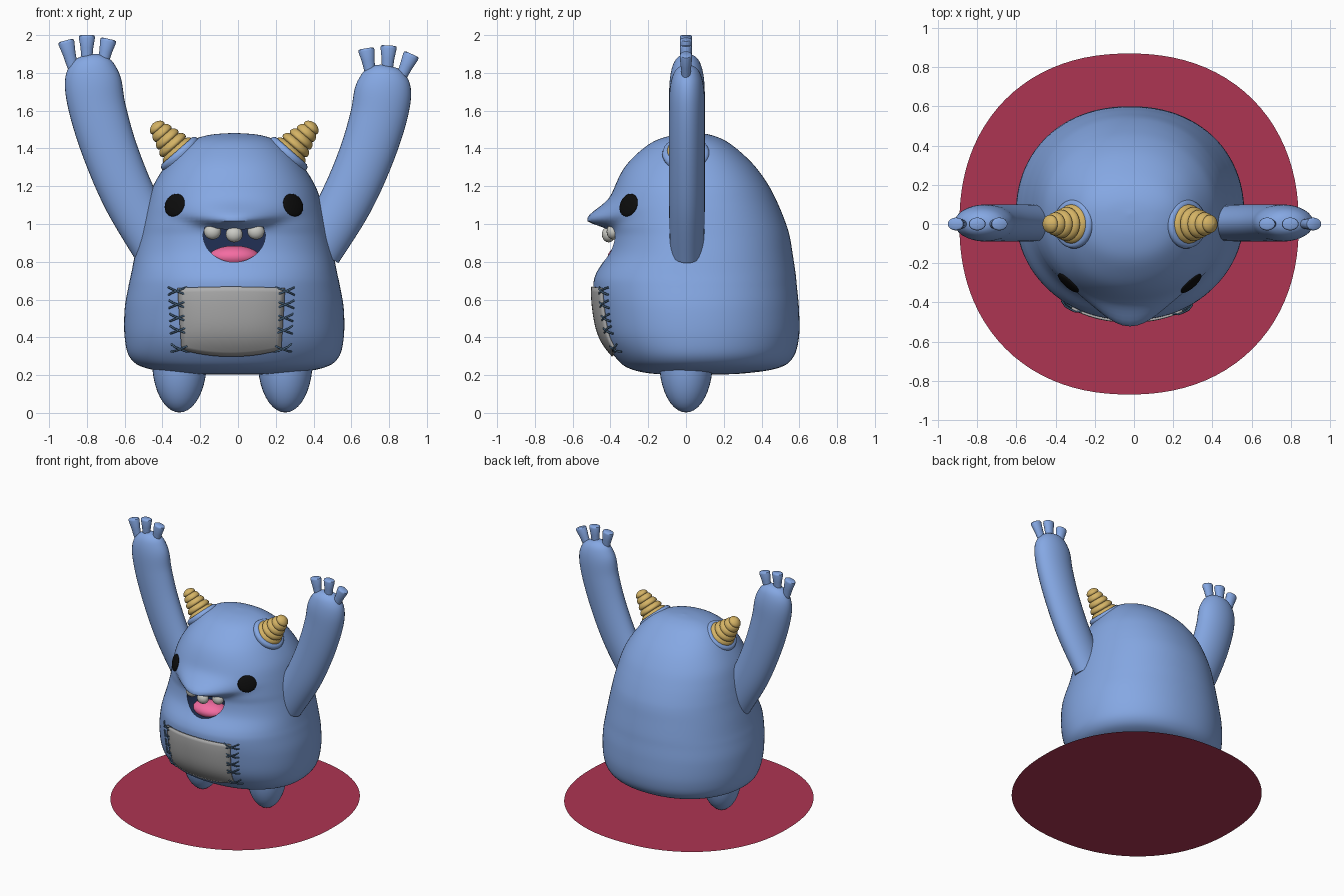
import bpy, bmesh
from math import sin, cos, pi, exp, sqrt
from mathutils import Vector
from mathutils.bvhtree import BVHTree

if "Cube" in bpy.data.objects:
    bpy.data.objects.remove(bpy.data.objects["Cube"])


def material(name, rgb):
    m = bpy.data.materials.new(name)
    m.diffuse_color = (*rgb, 1)
    m.use_nodes = True
    m.node_tree.nodes["Principled BSDF"].inputs["Base Color"].default_value = m.diffuse_color
    return m


BLUE = material("blue_fur", (.235, .39, .77))
GOLD = material("horn_gold", (.66, .45, .13))
BLACK = material("eye_black", (.004, .004, .004))
NAVY = material("mouth_navy", (.015, .03, .09))
PINK = material("tongue_pink", (.9, .15, .36))
RED = material("base_red", (.42, .035, .085))
THREAD = material("thread", (.06, .12, .2))
TOOTH = material("tooth", (.6, .6, .56))
PATCH = material("patch_grey", (.42, .42, .42))


def finish(name, bm, mat, angle=.8):
    bmesh.ops.recalc_face_normals(bm, faces=bm.faces)
    me = bpy.data.meshes.new(name)
    bm.to_mesh(me)
    bm.free()
    me.materials.append(mat)
    me.shade_smooth()
    me.set_sharp_from_angle(angle=angle)
    ob = bpy.data.objects.new(name, me)
    bpy.context.collection.objects.link(ob)
    return ob


def catmull(rows, n):
    """Smooth curve through rows of numbers, n steps per span."""
    pts = [Vector(r) for r in rows]
    out = []
    for i in range(len(pts) - 1):
        a, b, c, d = pts[max(i - 1, 0)], pts[i], pts[i + 1], pts[min(i + 2, len(pts) - 1)]
        for k in range(n):
            t = k / n
            out.append(.5 * (2 * b + (c - a) * t + (2 * a - 5 * b + 4 * c - d) * t * t
                             + (3 * b - 3 * c + d - a) * t ** 3))
    return out + [pts[-1]]


def loft(bm, rings):
    vr = [[bm.verts.new(p) for p in r] for r in rings]
    n = len(vr[0])
    for a, b in zip(vr, vr[1:]):
        for i in range(n):
            bm.faces.new((a[i], a[(i + 1) % n], b[(i + 1) % n], b[i]))
    bm.faces.new(vr[0])
    bm.faces.new(vr[-1])


def sweep(name, rows, mat, n=1, seg=32, y=0.0):
    """Elliptical tube in the XZ plane; rows are (x, z, half width, half depth)."""
    rows = catmull(rows, n)
    rings = []
    for i, r in enumerate(rows):
        p, q = rows[max(i - 1, 0)], rows[min(i + 1, len(rows) - 1)]
        t = Vector((q[0] - p[0], q[1] - p[1])).normalized()
        ring = []
        for k in range(seg):
            c, s = cos(2 * pi * k / seg), sin(2 * pi * k / seg)
            ring.append((r[0] + t.y * r[2] * c, y + r[3] * s, r[1] - t.x * r[2] * c))
        rings.append(ring)
    bm = bmesh.new()
    loft(bm, rings)
    return finish(name, bm, mat)


def ball(name, loc, radii, mat, normal=None):
    bm = bmesh.new()
    bmesh.ops.create_uvsphere(bm, u_segments=32, v_segments=20, radius=1)
    bmesh.ops.scale(bm, vec=radii, verts=bm.verts)
    ob = finish(name, bm, mat)
    ob.location = loc
    if normal:
        ob.rotation_euler = normal.to_track_quat('Y', 'Z').to_euler()
    return ob


# Body: rings of (z, half width, front y, back y), plus a jutting upper lip
CX, CY = -.02, .05
profile = [(.203, .003, .047, .053), (.207, .25, -.17, .28), (.235, .46, -.3, .48),
           (.29, .55, -.37, .565), (.40, .58, -.44, .598), (.55, .58, -.475, .598),
           (.67, .56, -.49, .587), (.74, .545, -.475, .58), (.84, .525, -.415, .565),
           (.93, .505, -.395, .55), (1.0, .49, -.40, .53), (1.1, .465, -.395, .49),
           (1.2, .43, -.375, .44), (1.3, .37, -.325, .37), (1.38, .305, -.25, .29),
           (1.44, .23, -.165, .21), (1.472, .13, -.06, .13), (1.482, .003, .047, .053)]


def body_ring(z, w, yf, yb, seg=96, e=2 / 2.15):
    ring = []
    for k in range(seg):
        c, s = cos(2 * pi * k / seg), sin(2 * pi * k / seg)
        dx = w * abs(c) ** e * (1 if c > 0 else -1)
        y = CY + (yb - CY) * s ** e if s >= 0 else CY - (CY - yf) * (-s) ** e
        if s < 0:
            h = z - 1.02 - .5 * dx * dx
            y -= .125 * exp(-(dx / .2) ** 2 - (h / (.085 if h > 0 else .036)) ** 2)
        ring.append((CX + dx, y, z))
    return ring


bm = bmesh.new()
loft(bm, [body_ring(*r) for r in catmull(profile, 6)])
bmesh.ops.recalc_face_normals(bm, faces=bm.faces)
tree = BVHTree.FromBMesh(bm)
body = finish("body", bm, BLUE)


def front(x, z, lift=0.0):
    """Point and normal on the front of the body."""
    p, nor, _, _ = tree.ray_cast(Vector((x, -2, z)), Vector((0, 1, 0)))
    return p + nor * lift, nor


# Mouth: smile-shaped hollow cut into the body
bm = bmesh.new()
arc = [(CX + .165 * cos(pi + pi * k / 24), .945 + .147 * sin(pi + pi * k / 24)) for k in range(25)]
arc += [(CX + .155, .985), (CX, .965), (CX - .155, .985)]
loft(bm, [[(x, y, z) for x, z in arc] for y in (-.7, -.22)])
cutter = finish("mouth_cutter", bm, NAVY)
cutter.hide_render = True
mod = body.modifiers.new("mouth", 'BOOLEAN')
mod.object, mod.operation, mod.solver, mod.material_mode = cutter, 'DIFFERENCE', 'EXACT', 'TRANSFER'
bpy.context.view_layer.objects.active = body
bpy.ops.object.modifier_apply(modifier=mod.name)
bpy.data.objects.remove(cutter)
body.data.set_sharp_from_angle(angle=.8)

ball("tongue", (CX, -.32, .825), (.135, .095, .06), PINK)
for x, y, z in ((-.135, -.385, .96), (-.02, -.41, .945), (.095, -.385, .96)):
    ball("tooth", (x, y, z), (.045, .035, .042), TOOTH)

# Eyes
for x in (-.335, .292):
    p, nor = front(x, 1.10)
    ball("eye", p, (.068, .016, .062), BLACK, nor)

# Belly patch that follows the body surface
bm = bmesh.new()
NU, NV = 20, 14
grid = []
for j in range(NV + 1):
    v = j / NV
    row = []
    for i in range(NU + 1):
        u = i / NU * 2 - 1
        x = -.035 + u * (.26 + .02 * v)
        low, high = .305 + .035 * u * u, .668 - .008 * u * u
        bulge = .006 + .012 * (1 - u ** 4) * sin(pi * v)
        row.append(bm.verts.new(front(x, low + (high - low) * v, bulge)[0]))
    grid.append(row)
for a, b in zip(grid, grid[1:]):
    for i in range(NU):
        bm.faces.new((a[i], a[i + 1], b[i + 1], b[i]))
patch = finish("belly_patch", bm, PATCH)
sol = patch.modifiers.new("thickness", 'SOLIDIFY')
sol.thickness, sol.offset = .012, 0

# Crossed stitches down both sides of the patch
cu = bpy.data.curves.new("stitches", 'CURVE')
cu.dimensions, cu.bevel_depth, cu.bevel_resolution = '3D', .0055, 1
cu.use_fill_caps = True
cu.materials.append(THREAD)
for side in (-1, 1):
    for z in (.645, .575, .505, .44, .345):
        x0 = -.035 + side * (.25 + .05 * z)
        for tilt in (-.02, .02):
            sp = cu.splines.new('POLY')
            sp.points.add(4)
            for k, pt in enumerate(sp.points):
                t = k / 2 - 1
                lift = .016 - .014 * t ** 4
                pt.co = (*front(x0 + t * .05, z + t * tilt, lift)[0], 1)
bpy.context.collection.objects.link(bpy.data.objects.new("stitches", cu))

# Raised arms, the right one slightly shorter
arm = [(-.42, .86, .13, .09), (-.57, 1.13, .14, .095), (-.675, 1.38, .145, .095),
       (-.742, 1.6, .15, .095), (-.768, 1.75, .15, .092), (-.778, 1.84, .12, .075),
       (-.783, 1.885, .07, .045), (-.785, 1.9, .003, .003)]
sweep("left_arm", arm, BLUE, n=6, y=.005)
sweep("right_arm", [(-x, .86 + (z - .86) * .945, w, d) for x, z, w, d in arm], BLUE, n=6, y=.005)

# Stubby fingers flaring to blunt tips: base x, z, tip x, z
for x0, z0, x1, z1 in ((-.875, 1.83, -.912, 1.972), (-.8, 1.87, -.8, 2.0), (-.715, 1.85, -.685, 1.98),
                       (.7, 1.80, .678, 1.93), (.79, 1.81, .798, 1.945), (.86, 1.77, .92, 1.9)):
    sweep("finger", [(x0 + (x1 - x0) * t, z0 + (z1 - z0) * t, w, d) for t, w, d in
                     ((0, .028, .022), (.5, .034, .028), (.9, .043, .033), (.97, .041, .031),
                      (1, .033, .025))], BLUE, seg=20)

# Legs
for x in (-.31, .25):
    ball("leg", (x, 0, .273), (.145, .142, .271), BLUE)

# Ridged horns with blue collars
for side in (-1, 1):
    bx, ax, az = CX + side * .287, side * .66, .75
    horn = []
    for k in range(51):
        s = k / 50
        r = (.105 - .068 * s) * (.8 + .2 * sqrt(abs(sin(5 * pi * s))))
        r *= sqrt(max(0, 1 - max(0, (s - .86) / .14) ** 2)) + .01
        horn.append((bx + ax * .215 * s, 1.373 + az * .215 * s, r, r))
    sweep("horn", horn, GOLD)
    sweep("horn_collar", [(bx + ax * s, 1.37 + az * s, r, r) for s, r in
                          ((-.05, .105), (-.02, .12), (0, .126), (.015, .122), (.024, .108), (.02, .09))],
          BLUE)

# Flat rounded base sheet
bm = bmesh.new()
edge = []
for k in range(96):
    c, s = cos(2 * pi * k / 96), sin(2 * pi * k / 96)
    f = (abs(c) ** 2.2 + abs(s) ** 2.2) ** (-1 / 2.2)
    edge.append(bm.verts.new((-.025 + .866 * c * f, .87 * s * f, .002)))
bm.faces.new(edge)
finish("ground_base", bm, RED)
